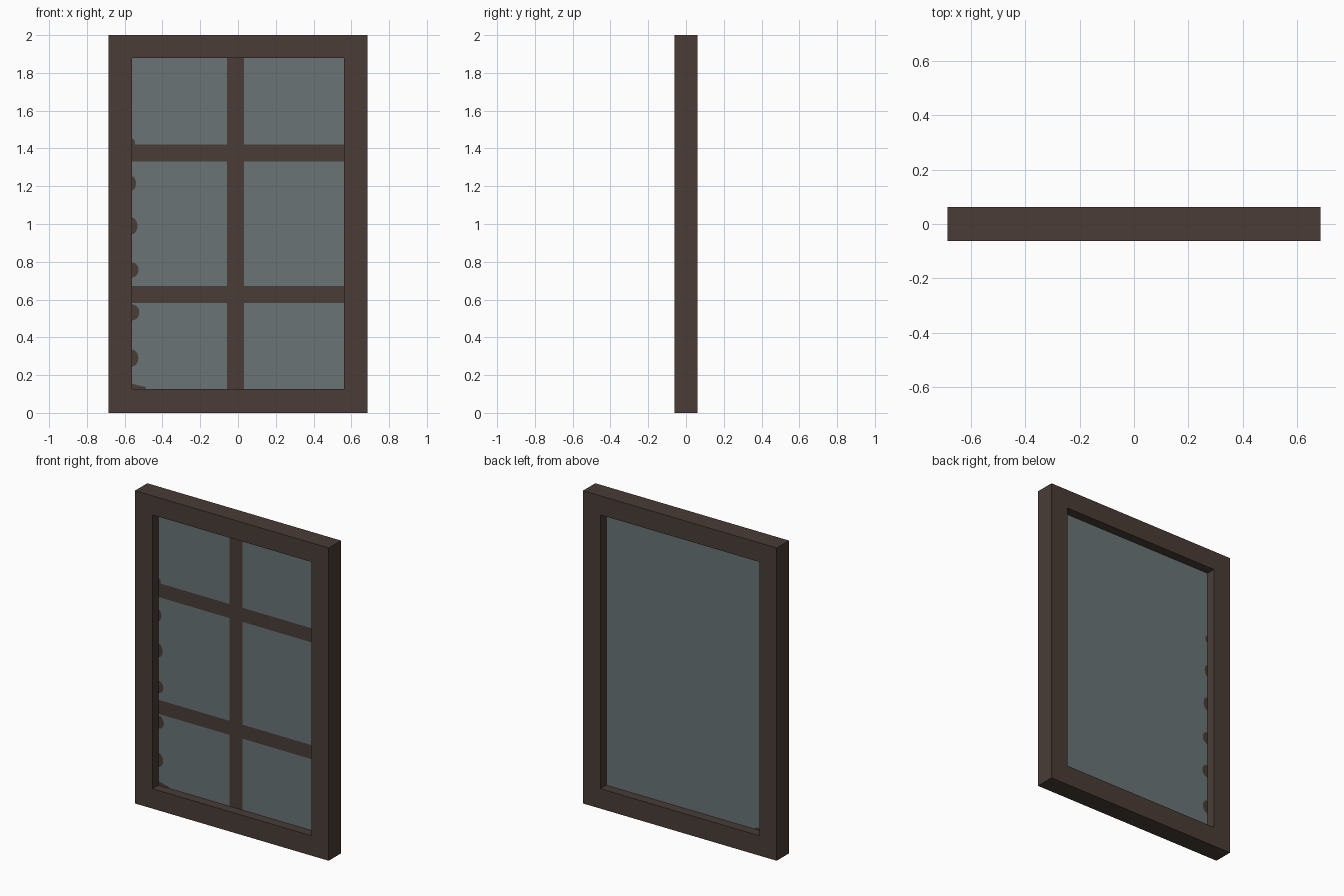
import bpy, bmesh, math

if "Cube" in bpy.data.objects:
    bpy.data.objects.remove(bpy.data.objects["Cube"])

W, H, D = 0.685, 2.0, 0.062            # half width, height, half depth
IX, Z0, Z1 = 0.562, 0.127, 1.878       # opening half width, bottom, top
GY = 0.002                             # half thickness of the glass


def material(name, rgb):
    m = bpy.data.materials.new(name)
    m.diffuse_color = (*rgb, 1)
    m.use_nodes = True
    m.node_tree.nodes["Principled BSDF"].inputs["Base Color"].default_value = m.diffuse_color
    return m


wood = material("dark_brown_wood", (0.067, 0.046, 0.037))
glass = material("grey_blue_glass", (0.142, 0.175, 0.182))


def finish(bm, name, mats):
    me = bpy.data.meshes.new(name)
    bm.to_mesh(me)
    bm.free()
    for m in mats:
        me.materials.append(m)
    ob = bpy.data.objects.new(name, me)
    bpy.context.collection.objects.link(ob)
    return ob


# Frame: seamless rectangular ring extruded through its depth
def rect(hx, lo, hi):
    return [(-hx, lo), (hx, lo), (hx, hi), (-hx, hi)]


bm = bmesh.new()
rings = [[bm.verts.new((x, y, z)) for x, z in rect(*r)]
         for r, y in (((W, 0, H), -D), ((IX, Z0, Z1), -D),
                      ((IX, Z0, Z1), D), ((W, 0, H), D))]
for k in range(4):
    a, b = rings[k], rings[(k + 1) % 4]
    for i in range(4):
        j = (i + 1) % 4
        bm.faces.new((a[i], a[j], b[j], b[i]))
bmesh.ops.recalc_face_normals(bm, faces=bm.faces)
finish(bm, "window_frame", [wood])

# Glass pane: plain back, front cut into a grid whose odd strips are painted bars
xs = [-IX, -0.058, 0.032, IX]
zs = [Z0, 0.583, 0.673, 1.330, 1.420, Z1]
bm = bmesh.new()
grid = [[bm.verts.new((x, -GY, z)) for x in xs] for z in zs]
for r in range(len(zs) - 1):
    for c in range(len(xs) - 1):
        f = bm.faces.new((grid[r][c], grid[r][c + 1], grid[r + 1][c + 1], grid[r + 1][c]))
        f.material_index = 1 if (r % 2 or c % 2) else 0
bm.faces.new([bm.verts.new((x, GY, z)) for x, z in reversed(rect(IX, Z0, Z1))])
finish(bm, "glass_pane", [glass, wood])

# Painted chips along the left edge: thin half-ovals seen on both sides
# (centre z, half height, width)
chips = [(1.43, 0.022, 0.018), (1.215, 0.038, 0.022), (0.99, 0.045, 0.03),
         (0.757, 0.04, 0.036), (0.532, 0.043, 0.04), (0.29, 0.045, 0.035)]
bm = bmesh.new()
for zc, hz, wx in chips:
    for s in (-1, 1):
        pts = []
        for i in range(9):
            t = -math.pi / 2 + math.pi * i / 8
            pts.append(bm.verts.new((-IX + wx * math.cos(t), s * (GY + 0.001), zc + hz * math.sin(t))))
        bm.faces.new(pts if s < 0 else pts[::-1])
# Sliver of paint in the lower left corner
for s in (-1, 1):
    pts = [bm.verts.new((x, s * (GY + 0.001), z)) for x, z in
           ((-IX, Z0), (-0.49, Z0), (-0.49, 0.138), (-0.53, 0.146), (-IX, 0.155))]
    bm.faces.new(pts if s < 0 else pts[::-1])
finish(bm, "paint_chips", [wood])
